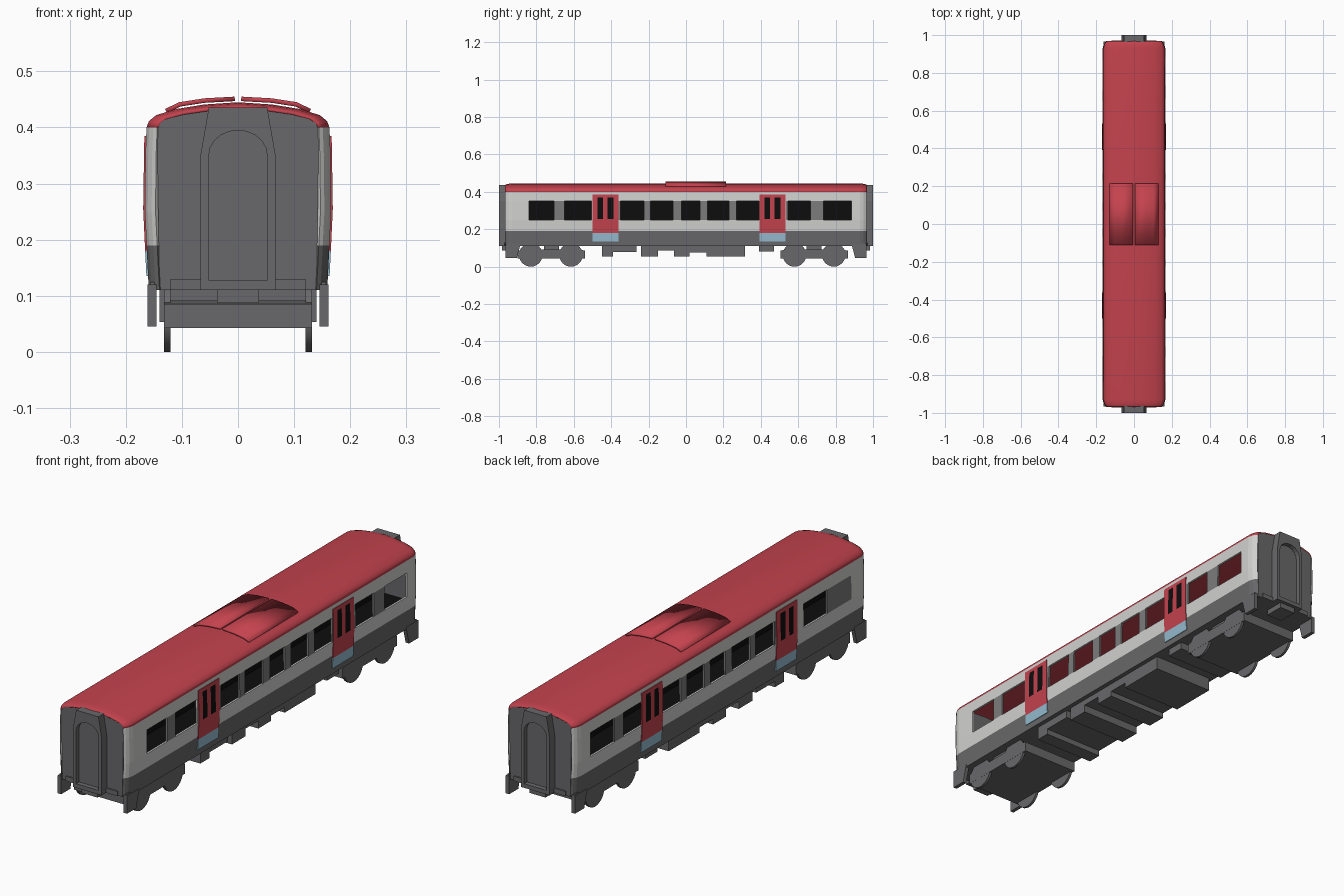
import bpy, bmesh, math
from mathutils import Matrix

cube = bpy.data.objects.get("Cube")
if cube:
    bpy.data.objects.remove(cube)


def material(name, r, g, b):
    m = bpy.data.materials.new(name)
    m.use_nodes = True
    m.diffuse_color = (r, g, b, 1)
    m.node_tree.nodes["Principled BSDF"].inputs["Base Color"].default_value = (r, g, b, 1)
    return m


RED = material("red", .55, .055, .075)
WHITE = material("off white", .64, .64, .63)
GREY = material("dark grey", .14, .14, .145)
PILLAR = material("pillar grey", .2, .2, .2)
BLACK = material("black", .004, .004, .004)
BLUE = material("pale blue", .3, .5, .62)


def finish(name, bm, mats, smooth=False):
    mesh = bpy.data.meshes.new(name)
    bm.to_mesh(mesh)
    bm.free()
    for m in mats:
        mesh.materials.append(m)
    ob = bpy.data.objects.new(name, mesh)
    bpy.context.collection.objects.link(ob)
    if smooth:
        bpy.ops.object.select_all(action='DESELECT')
        ob.select_set(True)
        bpy.context.view_layer.objects.active = ob
        bpy.ops.object.shade_smooth_by_angle(angle=math.radians(40))
    return ob


def box(name, x, y, z, mat):
    """Box from (low, high) pairs."""
    bm = bmesh.new()
    bmesh.ops.create_cube(bm, size=1)
    for v in bm.verts:
        v.co = [p[0] + (p[1] - p[0]) * (c + .5) for p, c in zip((x, y, z), v.co)]
    return finish(name, bm, [mat])


def prism(name, outline, axis, low, high, mat):
    """Extrude a 2D outline along axis x (outline y,z) or y (outline x,z)."""
    bm = bmesh.new()
    place = (lambda a, b, t: (t, a, b)) if axis == "x" else (lambda a, b, t: (a, t, b))
    face = bm.faces.new([bm.verts.new(place(a, b, low)) for a, b in outline])
    new = bmesh.ops.extrude_face_region(bm, geom=[face])["geom"]
    for v in new:
        if isinstance(v, bmesh.types.BMVert):
            v.co["xyz".index(axis)] = high
    bmesh.ops.recalc_face_normals(bm, faces=bm.faces)
    return finish(name, bm, [mat])


def grid(name, rows, mats, rule, thick, smooth=False):
    """Skin over rows of points; rule picks a material per cell or None for a hole."""
    bm = bmesh.new()
    vs = [[bm.verts.new(p) for p in row] for row in rows]
    for a, b in zip(vs, vs[1:]):
        for i in range(len(a) - 1):
            quad = (a[i], a[i + 1], b[i + 1], b[i])
            mid = sum((v.co for v in quad), quad[0].co * 0) / 4
            pick = rule(mid)
            if pick is not None:
                bm.faces.new(quad).material_index = pick
    loose = [v for v in bm.verts if not v.link_faces]
    bmesh.ops.delete(bm, geom=loose, context='VERTS')
    ob = finish(name, bm, mats, smooth)
    mod = ob.modifiers.new("thickness", 'SOLIDIFY')
    mod.thickness = thick
    mod.offset = -1
    return ob


SECTION = [(.11, .159), (.19, .163), (.25, .166), (.35, .165), (.40, .163)]
ENDS = {.93: 0, .95: .005, .962: .012, .968: .019}     # plan rounding at the ends


def wall_x(z):
    for (z0, x0), (z1, x1) in zip(SECTION, SECTION[1:]):
        if z <= z1:
            return x0 + (x1 - x0) * (z - z0) / (z1 - z0)
    return SECTION[-1][1]


def inset(y):
    return ENDS.get(round(abs(y), 3), 0)


def skin(name, side, ys, zs, mats, rule, out=0, thick=.008):
    ys = sorted(set(ys), reverse=side < 0)
    rows = [[(side * (wall_x(z) + out - inset(y)), y, z) for y in ys] for z in zs]
    return grid(name, rows, mats, rule, thick)


def within(y, spans):
    return any(a < y < b for a, b in spans)


# Side walls with open windows and grey pillars
MIDDLE = [(-.35, -.225), (-.19, -.07), (-.025, .075), (.115, .23), (.27, .39)]
REAR = [(.545, .665), (.735, .885)]
WINDOWS = {1: [(-.84, -.705), (-.65, -.505)] + MIDDLE + REAR,
           -1: [(-.70, -.545)] + MIDDLE + [(.52, .65), (.71, .87)]}
BANDS = {1: [(-.84, -.505), (-.36, .395), (.535, .885)],
         -1: [(-.86, -.545), (-.36, .395), (.52, .87)]}
DOORS = [(-.5, -.362), (.393, .531)]
END_YS = [s * y for s in (-1, 1) for y in ENDS]

for side, label in ((1, "left"), (-1, "right")):
    spans = WINDOWS[side] + BANDS[side]

    def wall_rule(mid, side=side):
        if mid.z < .19:
            return 1
        if .25 < mid.z < .35:
            if within(mid.y, WINDOWS[side]):
                return None
            if within(mid.y, BANDS[side]):
                return 2
        return 0
    skin(label + "_wall", side, END_YS + [y for s in spans for y in s],
         [.11, .19, .25, .35, .40], [WHITE, GREY, PILLAR], wall_rule)

    # Double doors with narrow windows and a blue foot
    for n, (a, b) in enumerate(DOORS):
        panes = [(a + .027, a + .056), (a + .08, a + .112)]

        def door_rule(mid, panes=panes):
            if mid.z < .18:
                return 1
            return 2 if .255 < mid.z < .37 and within(mid.y, panes) else 0
        skin(f"{label}_door_{n + 1}", side, [a, b] + [y for p in panes for y in p],
             [.135, .18, .255, .37, .385], [RED, BLUE, BLACK], door_rule, .003, .006)

# Curved roof
ARC = [(.163, .40), (.159, .411), (.146, .422), (.11, .433), (.06, .441), (0, .445)]
ARC = ARC + [(-x, z) for x, z in ARC[-2::-1]]


def roof_row(y):
    k = inset(y)
    return [(x * (1 - k / .163), y, z - k * .45 * (z - .40) / .045) for x, z in ARC]


grid("roof", [roof_row(y) for y in sorted(END_YS, reverse=True)], [RED], lambda m: 0, .006, True)

# Raised roof pod, split along the middle
for side in (1, -1):
    pts = [(.13, .433), (.105, .445), (.06, .452), (.006, .455)]
    rows = [[(side * x, y, z) for x, z in pts] for y in (.215, -.11)[::side]]
    grid("roof_pod", rows, [RED], lambda m: 0, .008, True)

# Floor and dark interior
box("floor", (-.157, .157), (-.96, .96), (.11, .125), GREY)
box("cabin_floor", (-.154, .154), (-.95, .95), (.19, .2), BLACK)
box("cabin_partition", (-.008, .008), (-.95, .95), (.2, .365), BLACK)

for s, label in ((-1, "front"), (1, "rear")):
    # End wall
    end = [(x * .885, z - .009 * (z - .40) / .045) for x, z in ARC]
    outline = [(-.14, .11), (.14, .11)] + end
    prism(label + "_end_wall", outline, "y", s * .955, s * .966, GREY)

    # Gangway with an arched recess
    gate = prism(label + "_gangway", [(-.067, .11), (.067, .11), (.067, .35), (.052, .436),
                 (-.052, .436), (-.067, .35)], "y", s * .96, s * 1.0, GREY)
    arch = [(-.052, .127), (.052, .127)]
    arch += [(.052 * math.cos(t * math.pi / 10), .35 + .045 * math.sin(t * math.pi / 10))
             for t in range(11)]
    cutter = prism(label + "_arch_cutter", arch, "y", s * .98, s * 1.05, GREY)
    cutter.hide_render = True
    cutter.hide_viewport = True
    cut = gate.modifiers.new("arch", 'BOOLEAN')
    cut.operation = 'DIFFERENCE'
    cut.solver = 'EXACT'
    cut.object = cutter
    box(label + "_coupler", (-.037, .037), sorted((s * .9, s * .985)), (.087, .112), GREY)
    box(label + "_buffer_beam", (-.12, .12), sorted((s * .95, s * .972)), (.11, .13), GREY)

    # Corner skirts
    for side in (1, -1):
        prism(label + "_corner_skirt", [(s * .966, .045), (s * .905, .045), (s * .885, .12),
              (s * .966, .12)], "x", side * .145, side * .161, GREY)

# Bogies and wheels
for label, low, high, axles in (("front", -.9, -.54, (-.83, -.615)),
                                ("rear", .505, .865, (.58, .79))):
    mid = (low + high) / 2
    prism(label + "_bogie", [(low, .043), (high, .043), (high, .085), (high - .03, .092),
          (low + .03, .092), (low, .085)], "x", -.132, .132, GREY)
    box(label + "_bogie_pivot", (-.12, .12), (mid - .04, mid + .04), (.09, .112), GREY)
    for y in axles:
        for side in (1, -1):
            bm = bmesh.new()
            spin = Matrix.Translation((side * .126, y, .063)) @ Matrix.Rotation(math.pi / 2, 4, 'Y')
            bmesh.ops.create_cone(bm, cap_ends=True, segments=24, radius1=.063, radius2=.063,
                                  depth=.011, matrix=spin)
            finish(label + "_wheel", bm, [GREY], True)

# Underfloor equipment
for low, high, base in ((-.45, -.39, .053), (-.39, -.265, .077), (-.24, -.15, .053),
                        (-.15, -.065, .085), (-.065, .02, .053), (.02, .11, .075),
                        (.11, .315, .053), (.39, .47, .08)):
    box("underfloor_box", (-.14, .14), (low, high), (base, .112), GREY)
